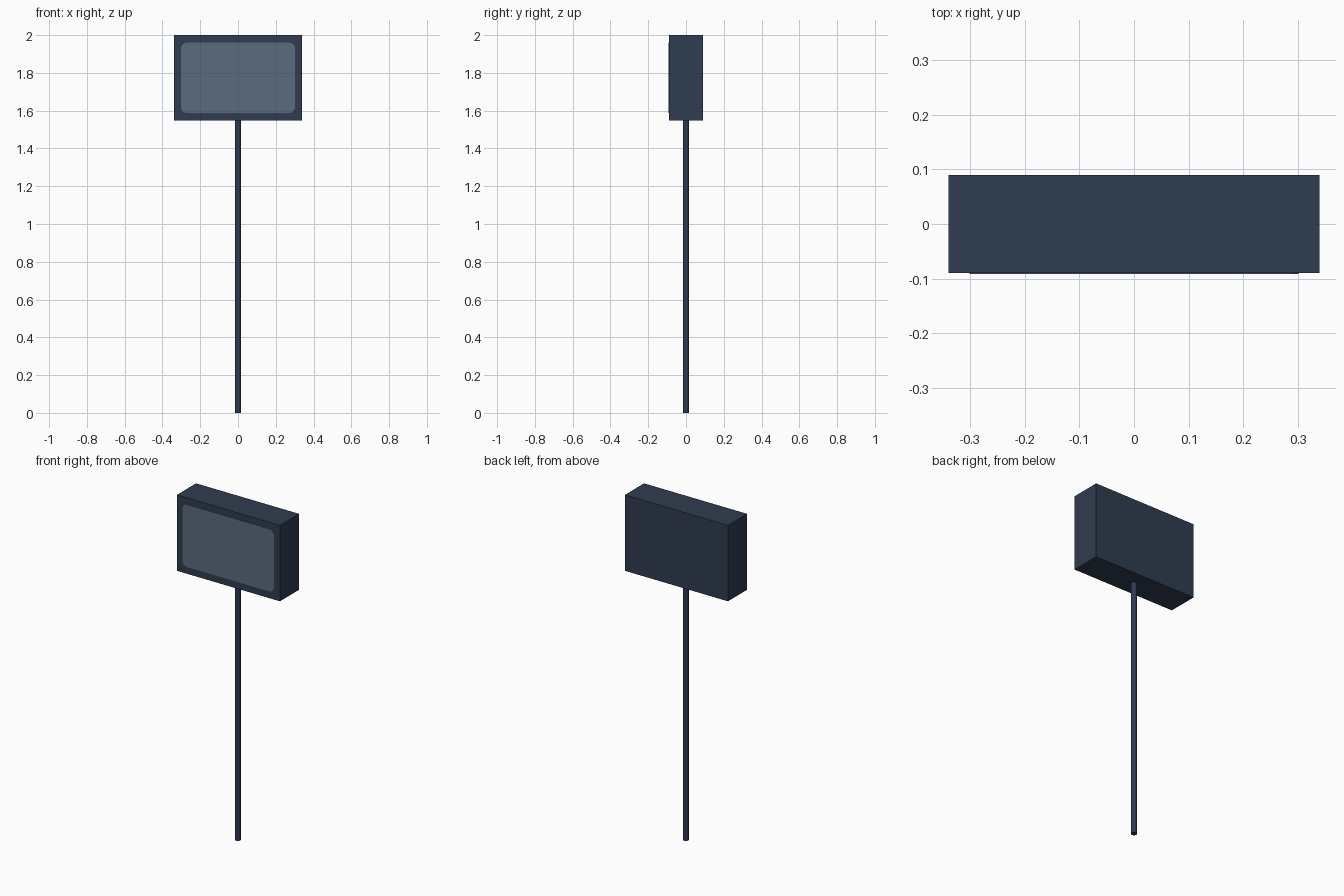
import bpy, bmesh, math

if "Cube" in bpy.data.objects:
    bpy.data.objects.remove(bpy.data.objects["Cube"])


def material(name, rgb):
    m = bpy.data.materials.new(name)
    m.diffuse_color = (*rgb, 1.0)
    m.use_nodes = True
    m.node_tree.nodes["Principled BSDF"].inputs["Base Color"].default_value = m.diffuse_color
    return m


NAVY = material("dark navy", (0.028, 0.045, 0.080))
GLASS = material("grey blue glass", (0.105, 0.145, 0.200))


def finish(name, bm, mat):
    bmesh.ops.recalc_face_normals(bm, faces=bm.faces)
    me = bpy.data.meshes.new(name)
    bm.to_mesh(me)
    bm.free()
    me.materials.append(mat)
    ob = bpy.data.objects.new(name, me)
    bpy.context.collection.objects.link(ob)
    return ob


# Sign housing: plain box
bm = bmesh.new()
bmesh.ops.create_cube(bm, size=1)
for v in bm.verts:
    v.co = (v.co.x * 0.68, v.co.y * 0.18, 1.7735 + v.co.z * 0.453)
finish("sign_housing", bm, NAVY)

# Front panel: thin plate with rounded corners
W, H, R, ZC = 0.302, 0.186, 0.03, 1.774
bm = bmesh.new()
outline = []
for i, (sx, sz) in enumerate([(1, 1), (-1, 1), (-1, -1), (1, -1)]):
    for k in range(5):
        a = math.radians(90 * i + 22.5 * k)
        outline.append(bm.verts.new((sx * (W - R) + R * math.cos(a), -0.0915,
                                     ZC + sz * (H - R) + R * math.sin(a))))
face = bm.faces.new(outline)
ext = bmesh.ops.extrude_face_region(bm, geom=[face], use_keep_orig=True)
for g in ext["geom"]:
    if isinstance(g, bmesh.types.BMVert):
        g.co.y = -0.088
finish("front_panel", bm, GLASS)

# Pole: slim round post up to the housing
bm = bmesh.new()
bmesh.ops.create_cone(bm, cap_ends=True, segments=16, radius1=0.017, radius2=0.017, depth=1.555)
bmesh.ops.translate(bm, verts=bm.verts, vec=(0, 0, 0.7775))
pole = finish("pole", bm, NAVY)
bpy.context.view_layer.objects.active = pole
pole.select_set(True)
bpy.ops.object.shade_smooth_by_angle(angle=math.radians(40))
